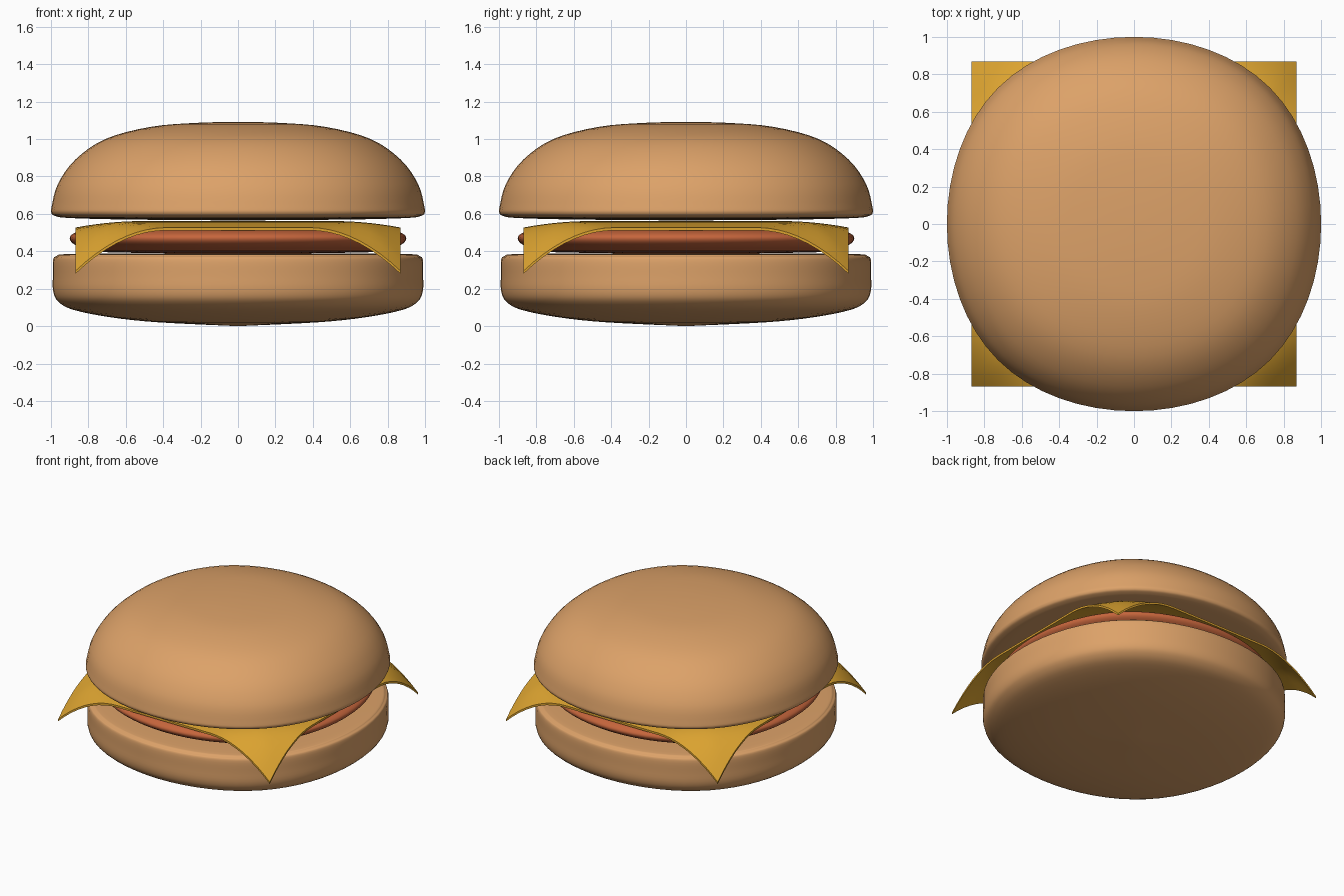
import bpy, bmesh
from mathutils import Vector

if "Cube" in bpy.data.objects:
    bpy.data.objects.remove(bpy.data.objects["Cube"])


def material(name, color):
    m = bpy.data.materials.new(name)
    m.diffuse_color = (*color, 1)
    m.use_nodes = True
    m.node_tree.nodes["Principled BSDF"].inputs["Base Color"].default_value = m.diffuse_color
    return m


def finish(bm, name, mat, angle):
    bmesh.ops.recalc_face_normals(bm, faces=bm.faces)
    mesh = bpy.data.meshes.new(name)
    bm.to_mesh(mesh)
    bm.free()
    mesh.materials.append(mat)
    obj = bpy.data.objects.new(name, mesh)
    bpy.context.collection.objects.link(obj)
    bpy.ops.object.select_all(action='DESELECT')
    obj.select_set(True)
    bpy.context.view_layer.objects.active = obj
    bpy.ops.object.shade_smooth_by_angle(angle=angle)
    return obj


def soft_square(steps=16):
    """Outline of a square smoothed to a B-spline, 1 unit from centre to side."""
    a = 12 / 11
    c = [Vector(p) * a for p in ((1, 1), (-1, 1), (-1, -1), (1, -1))]
    pts = []
    for i in range(4):
        for k in range(steps):
            t = k / steps
            w = ((1 - t) ** 3, 3 * t**3 - 6 * t**2 + 4,
                 -3 * t**3 + 3 * t**2 + 3 * t + 1, t**3)
            pts.append(sum((c[(i + j) % 4] * w[j] for j in range(4)), Vector((0, 0))) / 6)
    return pts


def smooth_profile(points, steps=4):
    """Catmull-Rom curve through the profile points."""
    p = [Vector(q) for q in points]
    p = [p[0]] + p + [p[-1]]
    out = []
    for a, b, c, d in zip(p, p[1:], p[2:], p[3:]):
        for k in range(steps):
            t = k / steps
            out.append(0.5 * (2 * b + (c - a) * t + (2 * a - 5 * b + 4 * c - d) * t**2
                              + (3 * b - a - 3 * c + d) * t**3))
    return out + [p[-1]]


def layer(name, profile, mat):
    """Sweep a (radius, height) profile around the soft square outline."""
    outline = soft_square()
    prof = smooth_profile(profile)
    bm = bmesh.new()
    bottom = bm.verts.new((0, 0, prof[0].y))
    top = bm.verts.new((0, 0, prof[-1].y))
    rings = [[bm.verts.new((o.x * r, o.y * r, z)) for o in outline] for r, z in prof[1:-1]]
    n = len(outline)
    for i in range(n):
        j = (i + 1) % n
        bm.faces.new((bottom, rings[0][j], rings[0][i]))
        bm.faces.new((top, rings[-1][i], rings[-1][j]))
        for lo, hi in zip(rings, rings[1:]):
            bm.faces.new((lo[i], lo[j], hi[j], hi[i]))
    return finish(bm, name, mat, 1.2)


bun = material("bun", (0.72, 0.36, 0.14))
meat = material("patty", (0.56, 0.13, 0.045))
yellow = material("cheese", (0.72, 0.37, 0.03))

# Bottom bun
layer("bottom_bun", [(0, 0), (.42, .02), (.68, .047), (.88, .087), (.96, .13), (.988, .185),
                     (.99, .27), (.988, .355), (.97, .375), (.92, .385), (.6, .388), (0, .39)], bun)

# Patty
layer("patty", [(0, .385), (.7, .395), (.82, .412), (.88, .44), (.9, .47), (.88, .495),
                (.82, .515), (.7, .53), (0, .538)], meat)

# Top bun
layer("top_bun", [(0, .565), (.6, .57), (.9, .578), (.975, .588), (.998, .605), (.996, .64),
                  (.963, .76), (.87, .89), (.71, 1.0), (.47, 1.065), (.22, 1.087), (0, 1.092)], bun)

# Cheese slice with drooping corners
bm = bmesh.new()
bmesh.ops.create_grid(bm, x_segments=32, y_segments=32, size=.87)
for v in bm.verts:
    x, y = abs(v.co.x), abs(v.co.y)
    edge = max(0, (max(x, y) - .5) / .37)
    corner = max(0, x + y - 1.25)
    v.co.z = .562 - .035 * edge**2 - .97 * corner**2
# Thickness straight down, so the slice stays square from above
upper = bm.faces[:]
ret = bmesh.ops.extrude_face_region(bm, geom=upper, use_keep_orig=True)
for g in ret["geom"]:
    if isinstance(g, bmesh.types.BMVert):
        g.co.z -= .015
finish(bm, "cheese_slice", yellow, .7)
